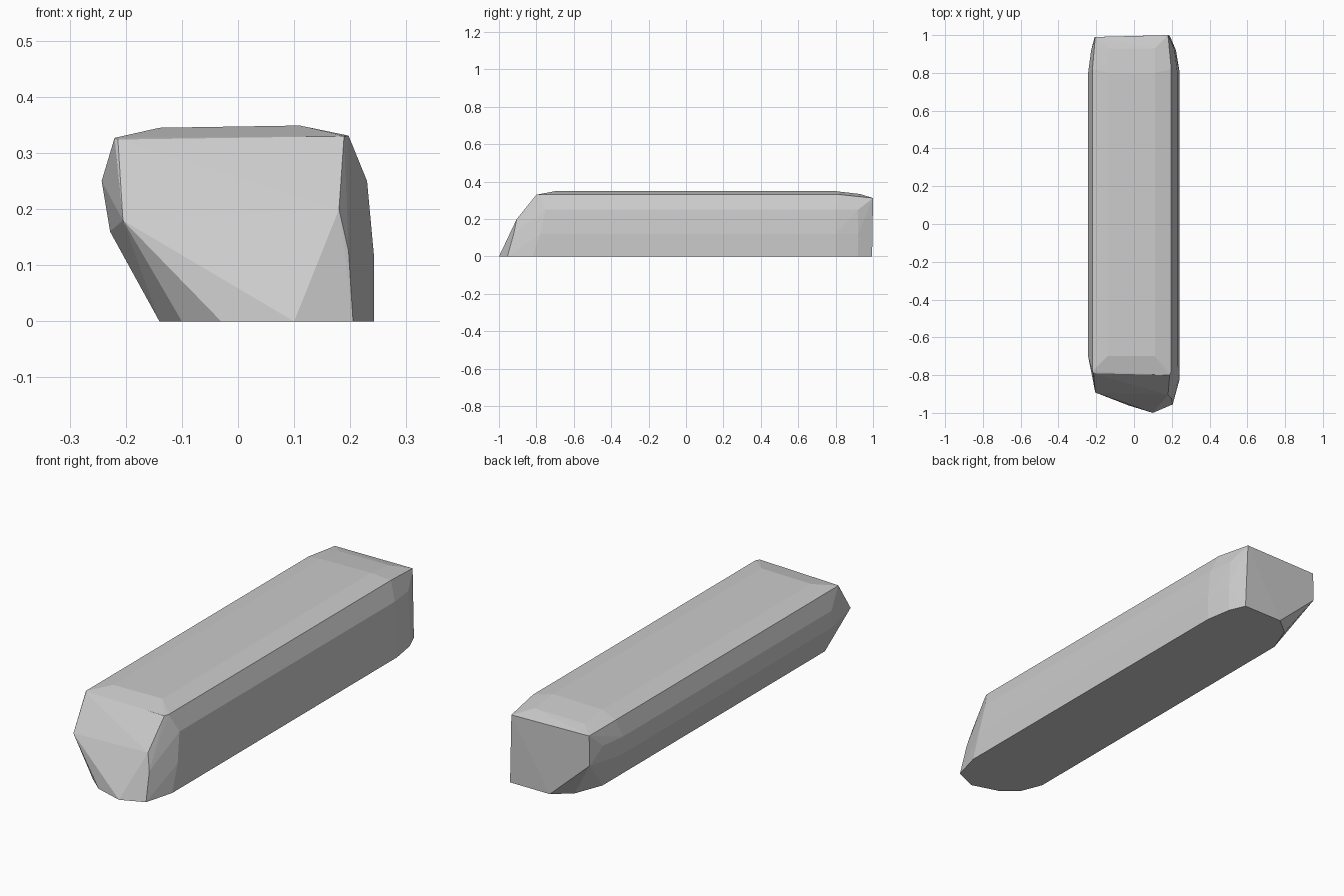
import bpy, bmesh

bm = bmesh.new()

# Main cross-section (x, z), swept along y: (x, z, front y, back y)
body = [
    (-0.14, 0.0, -0.80, 0.80), (-0.228, 0.16, -0.72, 0.80),
    (-0.243, 0.25, -0.70, 0.80), (-0.22, 0.327, -0.78, 0.82),
    (-0.14, 0.345, -0.70, 0.80), (0.11, 0.349, -0.70, 0.80),
    (0.197, 0.331, -0.78, 0.82), (0.23, 0.25, -0.75, 0.80),
    (0.242, 0.12, -0.78, 0.80), (0.242, 0.0, -0.82, 0.80),
]
for x, z, front, back in body:
    for y in (front, back):
        bm.verts.new((x, y, z))

# Sloping nose: foot outline, mid corners, upper rim
nose = [
    (-0.10, -0.90, 0), (-0.03, -0.96, 0), (0.10, -1.0, 0), (0.205, -0.955, 0),
    (-0.205, -0.892, 0.18), (0.18, -0.905, 0.20), (0.197, -0.92, 0.125),
    (-0.214, -0.79, 0.324), (0.189, -0.80, 0.33),
]
# Flat tail with a cut-away lower left corner
tail = [
    (-0.09, 0.93, 0), (-0.01, 0.995, 0), (0.19, 0.995, 0), (0.222, 0.92, 0),
    (-0.208, 0.99, 0.18), (-0.205, 0.99, 0.315), (0.18, 1.0, 0.312),
    (-0.227, 0.92, 0.25), (0.215, 0.92, 0.25), (0.222, 0.92, 0.12),
    (-0.14, 0.93, 0.33), (0.11, 0.93, 0.334),
]
for p in nose + tail:
    bm.verts.new(p)

# Skin the faceted block
res = bmesh.ops.convex_hull(bm, input=bm.verts[:])
loose = [v for v in bm.verts if not v.link_faces]
bmesh.ops.delete(bm, geom=loose, context='VERTS')
bmesh.ops.dissolve_limit(bm, angle_limit=0.02, verts=bm.verts[:], edges=bm.edges[:])
bmesh.ops.recalc_face_normals(bm, faces=bm.faces[:])

mesh = bpy.data.meshes.new("faceted_block")
bm.to_mesh(mesh)
bm.free()
bpy.context.collection.objects.link(bpy.data.objects.new("faceted_block", mesh))
